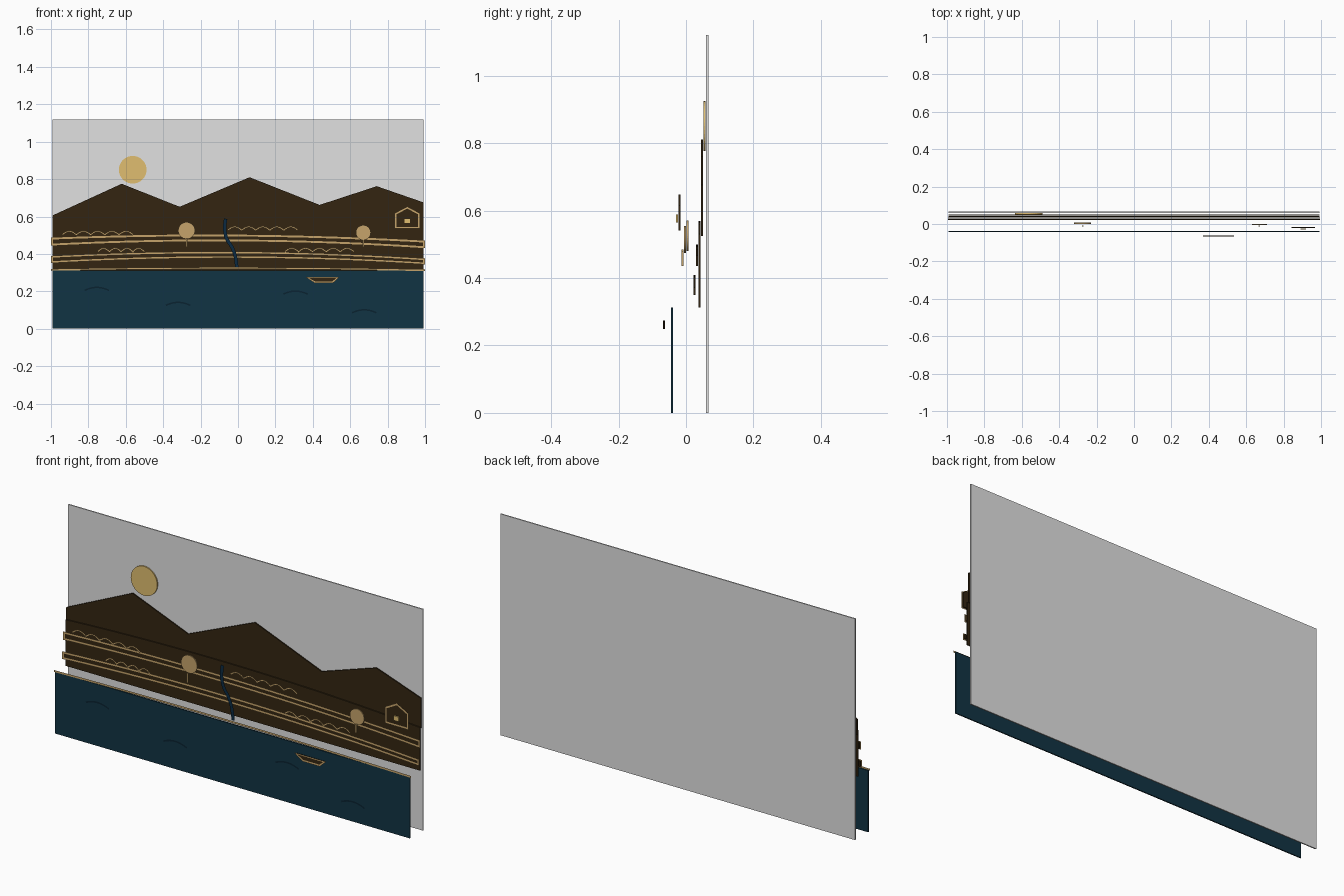
import bpy, bmesh, math
from mathutils import Vector

old = bpy.data.objects.get("Cube")
if old:
    bpy.data.objects.remove(old)


def material(name, *rgb):
    lin = [(c / 255 / 12.92) if c < 10 else ((c / 255 + 0.055) / 1.055) ** 2.4 for c in rgb]
    m = bpy.data.materials.new(name)
    m.use_nodes = True
    m.diffuse_color = (*lin, 1)
    bsdf = m.node_tree.nodes["Principled BSDF"]
    bsdf.inputs["Base Color"].default_value = (*lin, 1)
    bsdf.inputs["Roughness"].default_value = 0.8
    return m


GREY = material("panel grey", 225, 225, 225)
GOLD = material("sun gold", 224, 190, 112)
TAN = material("line tan", 198, 164, 107)
BROWN = material("earth brown", 51, 37, 17)
TEAL = material("water teal", 17, 51, 67)
BLUE = material("river blue", 11, 42, 66)
NAVY = material("ripple navy", 9, 34, 48)

T = 0.006     # thickness of every cut layer
W = 0.993     # half width of the layers


def finish(name, bm, mat):
    me = bpy.data.meshes.new(name)
    bm.to_mesh(me)
    bm.free()
    me.materials.append(mat)
    ob = bpy.data.objects.new(name, me)
    bpy.context.collection.objects.link(ob)
    return ob


def plate(name, pts, y, mat):
    """Flat cut-out with its front face at y."""
    bm = bmesh.new()
    face = bm.faces.new([bm.verts.new((x, y, z)) for x, z in pts])
    out = bmesh.ops.extrude_face_region(bm, geom=[face])
    bmesh.ops.translate(bm, vec=(0, T, 0),
                        verts=[v for v in out["geom"] if isinstance(v, bmesh.types.BMVert)])
    bmesh.ops.recalc_face_normals(bm, faces=bm.faces)
    return finish(name, bm, mat)


def ribbon(name, pts, y, width, mat, closed=False):
    """Paper-thin stroke with mitred corners."""
    p = [Vector(q) for q in pts]
    n = len(p)
    bm = bmesh.new()
    rows = []
    for i in range(n):
        before = p[i] - p[i - 1] if i or closed else p[1] - p[0]
        after = p[(i + 1) % n] - p[i] if i < n - 1 or closed else before
        n1 = Vector((-before.y, before.x)).normalized()
        n2 = Vector((-after.y, after.x)).normalized()
        m = (n1 + n2).normalized()
        m *= width / 2 / max(m.dot(n1), 0.5)
        rows.append([bm.verts.new((q.x, y, q.y)) for q in (p[i] - m, p[i] + m)])
    for i in range(n if closed else n - 1):
        (a, b), (c, d) = rows[i], rows[(i + 1) % n]
        bm.faces.new((a, c, d, b))
    return finish(name, bm, mat)


def outlined(name, pts, y, width=0.01):
    plate(name, pts, y, BROWN)
    ribbon(name + "_outline", pts, y - 0.001, width, TAN, True)


def disc(name, x, z, r, y, mat):
    step = math.tau / 40
    plate(name, [(x + r * math.cos(i * step), z + r * math.sin(i * step)) for i in range(40)], y, mat)


def box(name, x, z0, z1, half, y, mat):
    plate(name, [(x - half, z0), (x + half, z0), (x + half, z1), (x - half, z1)], y, mat)


def arch(left, mid, right, half, steps=24):
    """Parabola through three heights across the width."""
    pts = []
    for i in range(steps + 1):
        t = 2 * i / steps - 1
        pts.append((t * half, mid + (right - left) / 2 * t + ((left + right) / 2 - mid) * t * t))
    return pts


def smooth(pts, steps=6):
    """Catmull-Rom curve through a few points."""
    v = [Vector(q) for q in pts]
    v = [v[0]] + v + [v[-1]]
    out = []
    for a, b, c, d in zip(v, v[1:], v[2:], v[3:]):
        for i in range(steps):
            t = i / steps
            out.append((2 * b + (c - a) * t + (2 * a - 5 * b + 4 * c - d) * t * t
                        + (3 * b - a - 3 * c + d) * t ** 3) / 2)
    return out + [v[-1]]


# Back panel, sun and mountains
box("back_panel", 0, 0, 1.12, W, 0.06, GREY)
disc("sun", -0.563, 0.85, 0.074, 0.052, GOLD)
ridge = [(-W, 0.605), (-0.622, 0.775), (-0.312, 0.652), (0.062, 0.81),
         (0.436, 0.662), (0.742, 0.762), (W, 0.675)]
plate("mountains", [(W, 0.525), (-W, 0.525)] + ridge, 0.0445, BROWN)

# Hillside and its two terraces
plate("hillside", [(W, 0.312), (-W, 0.312)] + arch(0.545, 0.568, 0.53, W), 0.037, BROWN)
outlined("upper_terrace", arch(0.482, 0.498, 0.466, 0.995)
         + arch(0.45, 0.472, 0.436, 0.995)[::-1], 0.03)
outlined("lower_terrace", arch(0.385, 0.408, 0.372, 0.995)
         + arch(0.356, 0.382, 0.349, 0.995)[::-1], 0.022)

# Scalloped rows of shrubs
for name, x0, x1, z, humps, y in (
        ("upper_left_shrubs", -0.94, -0.56, 0.503, 5, 0.017),
        ("upper_right_shrubs", -0.055, 0.32, 0.527, 5, 0.017),
        ("lower_left_shrubs", -0.75, -0.5, 0.412, 4, 0.011),
        ("lower_right_shrubs", 0.25, 0.62, 0.412, 5, 0.011)):
    n = humps * 8
    ribbon(name, [(x0 + (x1 - x0) * i / n,
                   z + 0.018 * abs(math.sin(math.pi * i / 8))) for i in range(n + 1)], y, 0.008, TAN)

# Trees
for side, x, z, r, y in (("right", -0.275, 0.525, 0.045, 0.001), ("left", 0.67, 0.514, 0.04, -0.006)):
    disc(side + "_tree_crown", x, z, r, y, TAN)
    box(side + "_tree_trunk", x, 0.436, z - r + 0.005, 0.004, -0.014, TAN)

# House with window
outlined("house", [(0.843, 0.54), (0.967, 0.54), (0.967, 0.615), (0.905, 0.648), (0.843, 0.615)], -0.022)
box("house_window", 0.905, 0.565, 0.588, 0.014, -0.029, GOLD)

# Stream running down to the lake
ribbon("stream", smooth([(-0.066, 0.588), (-0.071, 0.54), (-0.062, 0.485), (-0.032, 0.435),
                         (-0.014, 0.385), (-0.006, 0.325)]), -0.03, 0.018, BLUE)

# Lake, shoreline and ripples
box("lake", 0, 0, 0.312, W, -0.044, TEAL)
ribbon("shoreline", arch(0.315, 0.324, 0.313, 1.0), -0.045, 0.01, TAN)
for i, (x, z) in enumerate(((-0.755, 0.205), (-0.32, 0.125), (0.307, 0.185), (0.675, 0.085))):
    ribbon(f"ripple_{i + 1}", [(x + 0.065 * k / 6, z + 0.016 * (1 - (k / 6) ** 2))
                               for k in range(-6, 7)], -0.046, 0.008, NAVY)

# Boat
outlined("boat", [(0.412, 0.248), (0.505, 0.248), (0.534, 0.274), (0.37, 0.274)], -0.068, 0.009)
